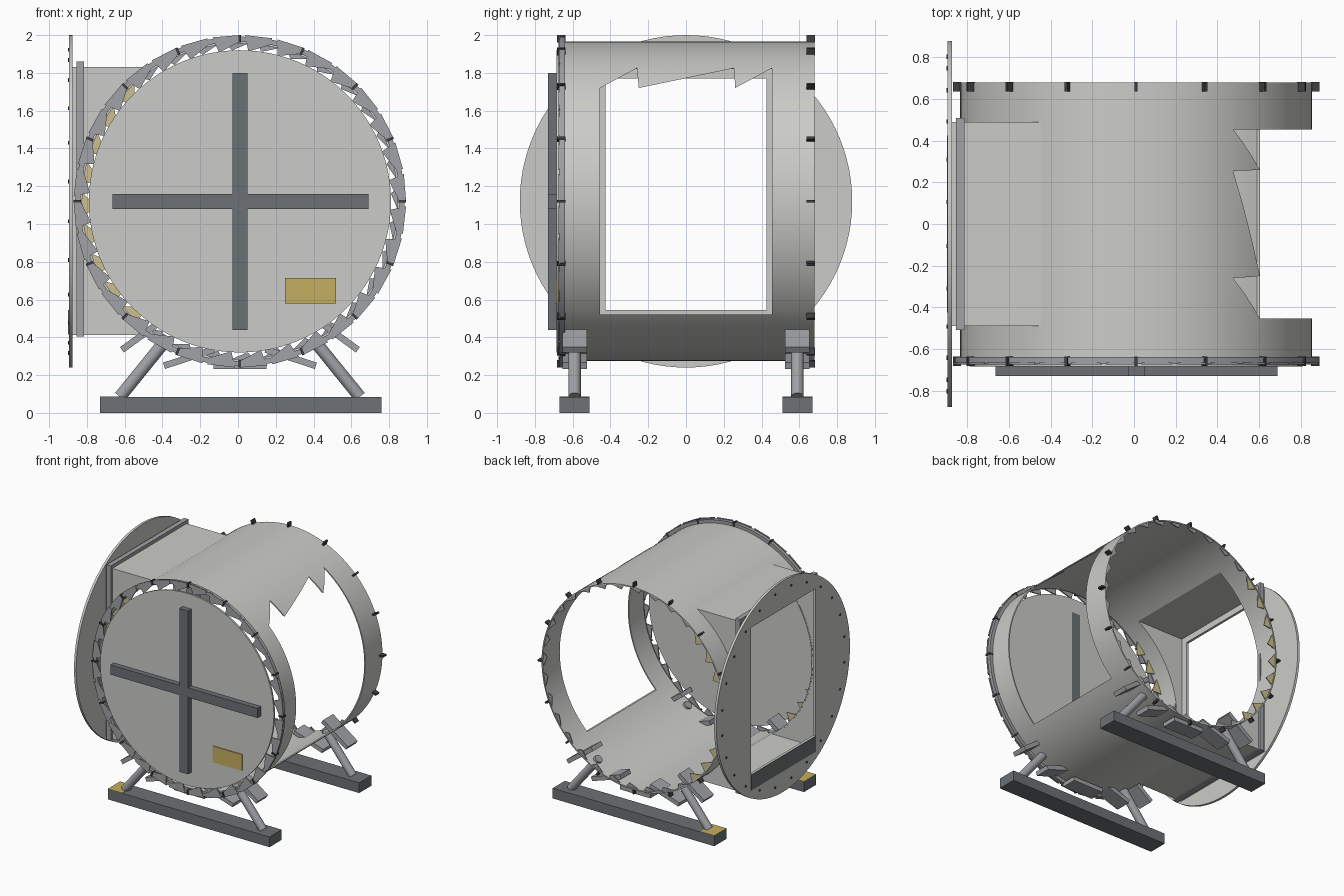
import bpy, bmesh
from math import sin, cos, radians, pi
from mathutils import Matrix, Vector

cube = bpy.data.objects.get("Cube")
if cube:
    bpy.data.objects.remove(cube, do_unlink=True)

CX, CZ, R = 0.01, 1.12, 0.845


def material(name, r, g, b):
    m = bpy.data.materials.new(name)
    m.use_nodes = True
    m.diffuse_color = (r, g, b, 1)
    m.node_tree.nodes["Principled BSDF"].inputs["Base Color"].default_value = (r, g, b, 1)
    return m


LIGHT = material("light grey", 0.60, 0.60, 0.58)
STEEL = material("steel grey", 0.35, 0.36, 0.38)
DARK = material("dark grey", 0.15, 0.165, 0.175)
BLACK = material("bolt black", 0.05, 0.05, 0.055)
GOLD = material("gold", 0.56, 0.43, 0.12)
TAN = material("tan", 0.60, 0.53, 0.28)


def finish(bm, name, mat, smooth=False):
    bmesh.ops.recalc_face_normals(bm, faces=bm.faces)
    me = bpy.data.meshes.new(name)
    bm.to_mesh(me)
    bm.free()
    me.materials.append(mat)
    ob = bpy.data.objects.new(name, me)
    bpy.context.collection.objects.link(ob)
    if smooth:
        shade(ob)
    return ob


def activate(ob):
    bpy.ops.object.select_all(action='DESELECT')
    ob.select_set(True)
    bpy.context.view_layer.objects.active = ob


def shade(ob):
    activate(ob)
    bpy.ops.object.shade_smooth_by_angle(angle=radians(30))


def prisms(name, polys, a, b, mat, axis='y'):
    """Extrude flat outlines between a and b along the axis."""
    bm = bmesh.new()
    for poly in polys:
        ends = []
        for d in (a, b):
            ends.append([bm.verts.new((p, d, q) if axis == 'y' else (d, p, q)) for p, q in poly])
        bm.faces.new(ends[0])
        bm.faces.new(ends[1])
        n = len(poly)
        for i in range(n):
            j = (i + 1) % n
            bm.faces.new((ends[0][i], ends[0][j], ends[1][j], ends[1][i]))
    return finish(bm, name, mat)


def polar(r, deg):
    return CX + r * cos(radians(deg)), CZ + r * sin(radians(deg))


def circle(r, cx=CX, n=96):
    return [(cx + r * cos(2 * pi * i / n), CZ + r * sin(2 * pi * i / n)) for i in range(n)]


def rect(p0, p1, q0, q1):
    return [(p0, q0), (p1, q0), (p1, q1), (p0, q1)]


def box(name, x0, x1, y0, y1, z0, z1, mat):
    return prisms(name, [rect(x0, x1, z0, z1)], y0, y1, mat)


def cut(ob, cutter):
    mod = ob.modifiers.new("cut", 'BOOLEAN')
    mod.operation, mod.solver, mod.object = 'DIFFERENCE', 'EXACT', cutter
    activate(ob)
    bpy.ops.object.modifier_apply(modifier=mod.name)
    bpy.data.objects.remove(cutter, do_unlink=True)


# Drum shell with a torn window on one side and a duct opening on the other
drum = prisms("drum_shell", [circle(R)], -0.65, 0.68, LIGHT)
cut(drum, prisms("bore", [circle(R - 0.01)], -1, 1, LIGHT))
torn = [(-0.455, 0.52), (0.455, 0.52), (0.455, 1.825), (0.26, 1.72), (0.255, 1.825),
        (-0.25, 1.72), (-0.26, 1.825), (-0.455, 1.72)]
cut(drum, prisms("window", [torn], 0.2, 1.2, LIGHT, 'x'))
cut(drum, box("duct_hole", -1.2, -0.2, -0.478, 0.478, 0.425, 1.82, LIGHT))
shade(drum)

# Front lid, cross bars and label
lid = prisms("front_lid", [circle(0.80)], -0.685, -0.67, LIGHT)
shade(lid)
box("cross_bar_horizontal", -0.665, 0.69, -0.73, -0.68, 1.08, 1.16, DARK)
box("cross_bar_vertical", -0.03, 0.05, -0.73, -0.668, 0.44, 1.80, DARK)
box("label_plate", 0.25, 0.52, -0.693, -0.684, 0.58, 0.715, GOLD)

# Front flange rim with saw teeth
rim = prisms("front_flange_rim", [circle(0.872)], -0.672, -0.64, STEEL)
cut(rim, prisms("rim_bore", [circle(0.845)], -1, 0, STEEL))
shade(rim)
STEP = 360 / 32
prisms("front_saw_teeth",
       [[polar(0.88, k * STEP), polar(0.88, k * STEP + 9.5),
         polar(0.795, k * STEP + 8), polar(0.845, k * STEP)] for k in range(32)],
       -0.676, -0.666, STEEL)


def spikes(name, y, keep, mat, tip):
    prisms(name, [[polar(0.84, k * STEP - 3.5), polar(0.84, k * STEP + 5), polar(tip, k * STEP + 3)]
                  for k in range(32) if keep(k * STEP)], y, y + 0.008, mat)


# Inner spikes: tan beside the duct, steel round the rest of the open end
def beside_duct(a):
    return 135 <= a <= 225


spikes("front_inner_spikes", -0.625, beside_duct, TAN, 0.75)
spikes("back_inner_spikes", 0.665, beside_duct, TAN, 0.77)
spikes("back_saw_teeth", 0.665, lambda a: not beside_duct(a), STEEL, 0.80)

# Bolts round both ends
for name, y in (("front_bolts", -0.66), ("back_bolts", 0.66)):
    bm = bmesh.new()
    for k in range(16):
        a = k * 22.5
        x, z = polar(0.86, a)
        bmesh.ops.create_cube(bm, size=1, matrix=Matrix.Translation((x, y, z))
                              @ Matrix.Rotation(-radians(a), 4, 'Y')
                              @ Matrix.Diagonal((0.04, 0.045, 0.014, 1)))
    finish(bm, name, BLACK)

# Rectangular duct fitted against the drum
duct = box("side_duct", -0.88, -0.40, -0.49, 0.49, 0.413, 1.832, LIGHT)
cut(duct, box("duct_bore", -1, 0, -0.48, 0.48, 0.423, 1.822, LIGHT))
cut(duct, prisms("drum_clearance", [circle(R - 0.003)], -1, 1, LIGHT))
frame = box("duct_frame", -0.855, -0.815, -0.51, 0.51, 0.405, 1.86, STEEL)
cut(frame, box("frame_bore", -1, 0, -0.482, 0.482, 0.421, 1.824, STEEL))

# Round end plate with its opening, sill and bolts
OPEN = rect(-0.425, 0.425, 0.545, 1.77)
plate = prisms("round_end_plate", [circle(0.88, 0)], -0.895, -0.875, LIGHT, 'x')
cut(plate, prisms("plate_opening", [OPEN], -1, -0.8, LIGHT, 'x'))
shade(plate)
prisms("opening_sill", [rect(-0.425, 0.425, 0.415, 0.545)], -0.899, -0.893, DARK, 'x')
bm = bmesh.new()
for k in range(24):
    a = 2 * pi * (k + 0.5) / 24
    bmesh.ops.create_cone(bm, cap_ends=True, segments=8, radius1=0.01, radius2=0.01, depth=0.01,
                          matrix=Matrix.Translation((-0.895, 0.81 * cos(a), CZ + 0.81 * sin(a)))
                          @ Matrix.Rotation(pi / 2, 4, 'Y'))
finish(bm, "end_plate_bolts", BLACK)

# Two cradles: beam, slanted legs and tilted pads
for side, s in (("front", -1), ("back", 1)):
    y = 0.59 * s
    box(side + "_beam", -0.73, 0.76, y - 0.08, y + 0.08, 0, 0.085, DARK)
    box(side + "_beam_marker", -0.73, -0.60, y - 0.08, y + 0.08, 0.083, 0.088, GOLD)
    bm = bmesh.new()
    for m in (-1, 1):
        foot = Vector((CX + 0.635 * m, y, 0.085))
        top = Vector((CX + 0.38 * m, y, 0.40))
        way = top - foot
        bmesh.ops.create_cone(bm, cap_ends=True, segments=20, radius1=0.033, radius2=0.033,
                              depth=way.length, matrix=Matrix.Translation((foot + top) / 2)
                              @ way.to_track_quat('Z', 'Y').to_matrix().to_4x4())
    finish(bm, side + "_legs", STEEL, True)
    bm = bmesh.new()
    for off in (-36, -18, 0, 18, 36):
        x, z = polar(0.87, off - 90)
        bmesh.ops.create_cube(bm, size=1, matrix=Matrix.Translation((x, y, z))
                              @ Matrix.Rotation(radians(off), 4, 'Y')
                              @ Matrix.Diagonal((0.28, 0.13, 0.035, 1)))
    finish(bm, side + "_pads", STEEL)
